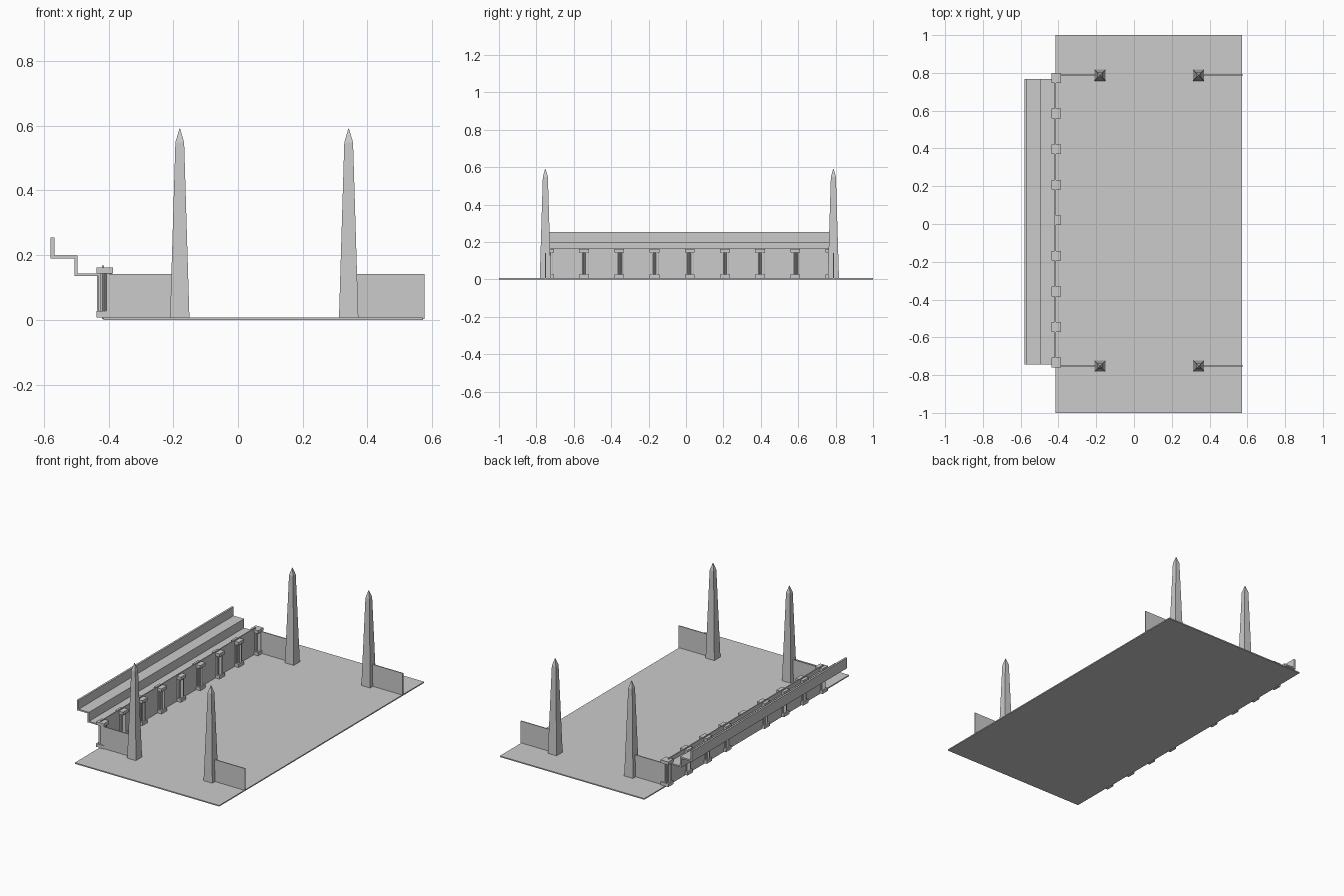
import bpy, bmesh, math

if "Cube" in bpy.data.objects:
    bpy.data.objects.remove(bpy.data.objects["Cube"])

Y_ENDS = (-0.752, 0.788)      # the two side lines of walls and obelisks
SLAB_TOP = 0.007


def finish(bm, name):
    bmesh.ops.recalc_face_normals(bm, faces=bm.faces)
    me = bpy.data.meshes.new(name)
    bm.to_mesh(me)
    bm.free()
    ob = bpy.data.objects.new(name, me)
    bpy.context.collection.objects.link(ob)
    return ob


def loft(bm, rings):
    """Closed solid through a list of equal-length rings."""
    vs = [[bm.verts.new(p) for p in r] for r in rings]
    n = len(vs[0])
    for a, b in zip(vs, vs[1:]):
        for i in range(n):
            j = (i + 1) % n
            bm.faces.new((a[i], a[j], b[j], b[i]))
    bm.faces.new(vs[0][::-1])
    bm.faces.new(vs[-1])


def rect(x0, x1, y0, y1, z):
    return [(x0, y0, z), (x1, y0, z), (x1, y1, z), (x0, y1, z)]


def add_box(bm, x0, x1, y0, y1, z0, z1):
    loft(bm, [rect(x0, x1, y0, y1, z0), rect(x0, x1, y0, y1, z1)])


def box(name, *dims):
    bm = bmesh.new()
    add_box(bm, *dims)
    return finish(bm, name)


def obelisk(name, x, y):
    bm = bmesh.new()
    levels = [(0.030, 0.003), (0.0135, 0.548), (0.001, 0.591)]
    loft(bm, [rect(x - h, x + h, y - h, y + h, z) for h, z in levels])
    finish(bm, name)


def column(name, x, y, half=False):
    bm = bmesh.new()
    h = 0.026
    x0 = x - 0.003 if half else x - h
    # square plinth and cap
    add_box(bm, x0, x + h, y - h, y + h, SLAB_TOP, 0.027)
    add_box(bm, x0, x + h, y - h, y + h, 0.143, 0.162)
    # fluted shaft
    pts = []
    for i in range(32):
        r = 0.0235 if i % 2 else 0.019
        a = 2 * math.pi * i / 32
        pts.append((max(x0, x + r * math.cos(a)), y + r * math.sin(a)))
    loft(bm, [[(px, py, z) for px, py in pts] for z in (0.027, 0.143)])
    finish(bm, name)


# ground slab
box("ground_slab", -0.415, 0.572, -1, 1, 0, SLAB_TOP)

# obelisks and side walls
for i, y in enumerate(Y_ENDS):
    obelisk(f"obelisk_left_{i}", -0.18, y)
    obelisk(f"obelisk_right_{i}", 0.342, y)
    box(f"side_wall_left_{i}", -0.41, -0.18, y - 0.003, y + 0.003, 0.003, 0.142)
    box(f"side_wall_right_{i}", 0.342, 0.576, y - 0.003, y + 0.003, 0.003, 0.142)

# long wall behind the columns
box("long_wall", -0.420, -0.414, -0.745, 0.768, 0.003, 0.168)

# stepped terrace: cross-section swept along y
profile = [(-0.416, 0.135), (-0.416, 0.143), (-0.496, 0.143), (-0.496, 0.199),
           (-0.567, 0.199), (-0.567, 0.254), (-0.579, 0.254), (-0.579, 0.190),
           (-0.506, 0.190), (-0.506, 0.135)]
bm = bmesh.new()
loft(bm, [[(x, y, z) for x, z in profile] for y in (-0.745, 0.768)])
finish(bm, "stepped_terrace")

# column row; the middle one is engaged in the wall
for i in range(9):
    column(f"column_{i}", -0.412, -0.733 + i * 0.1882, half=(i == 4))
